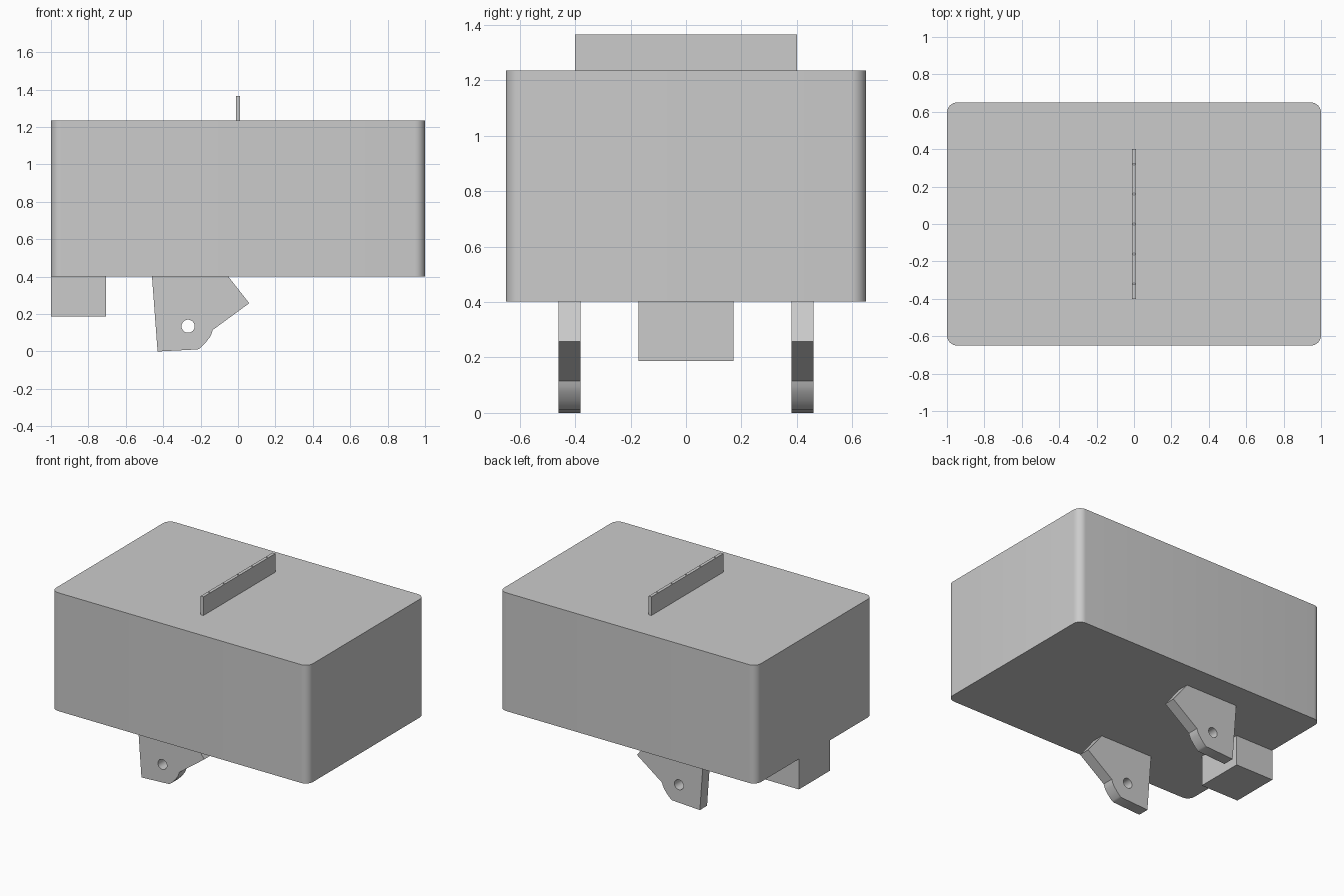
import bpy
import bmesh
from math import pi, sin, cos, radians

cube = bpy.data.objects.get("Cube")
if cube:
    bpy.data.objects.remove(cube, do_unlink=True)

GREY = (0.6, 0.6, 0.6, 1)
grey = bpy.data.materials.new("plain grey")
grey.use_nodes = True
grey.diffuse_color = GREY
grey.node_tree.nodes["Principled BSDF"].inputs["Base Color"].default_value = GREY


def circle(cx, cy, r, n):
    return [(cx + r * cos(2 * pi * i / n), cy + r * sin(2 * pi * i / n)) for i in range(n)]


def rounded_rect(x0, x1, y0, y1, r=0, steps=8):
    if r == 0:
        return [(x0, y0), (x1, y0), (x1, y1), (x0, y1)]
    centres = [(x1 - r, y1 - r), (x0 + r, y1 - r), (x0 + r, y0 + r), (x1 - r, y0 + r)]
    return [(cx + r * cos(pi / 2 * (k + i / steps)), cy + r * sin(pi / 2 * (k + i / steps)))
            for k, (cx, cy) in enumerate(centres) for i in range(steps + 1)]


def extrude_profile(name, loops, thickness, location, upright=False):
    """Extrude an outline (first loop) with holes (other loops) about its middle plane."""
    curve = bpy.data.curves.new(name, "CURVE")
    curve.dimensions = "2D"
    curve.fill_mode = "BOTH"
    curve.extrude = thickness / 2
    for loop in loops:
        spline = curve.splines.new("POLY")
        spline.points.add(len(loop) - 1)
        for point, (x, y) in zip(spline.points, loop):
            point.co = (x, y, 0, 1)
        spline.use_cyclic_u = True
    obj = bpy.data.objects.new(name, curve)
    bpy.context.collection.objects.link(obj)
    obj.location = location
    if upright:
        obj.rotation_euler.x = pi / 2
    bpy.ops.object.select_all(action="DESELECT")
    obj.select_set(True)
    bpy.context.view_layer.objects.active = obj
    bpy.ops.object.convert(target="MESH")
    obj = bpy.context.view_layer.objects.active
    # Weld caps to walls
    bm = bmesh.new()
    bm.from_mesh(obj.data)
    bmesh.ops.remove_doubles(bm, verts=bm.verts, dist=0.0001)
    bmesh.ops.recalc_face_normals(bm, faces=bm.faces)
    bm.to_mesh(obj.data)
    bm.free()
    obj.data.materials.clear()
    obj.data.materials.append(grey)
    bpy.ops.object.shade_smooth_by_angle(angle=radians(30))
    return obj


FLOOR, ROOF, FIN_TOP, BLOCK_BOTTOM = 0.402, 1.235, 1.366, 0.188

# Main body with rounded vertical corners
extrude_profile("body", [rounded_rect(-1, 1, -0.65, 0.65, 0.055)],
                ROOF - FLOOR, (0, 0, (ROOF + FLOOR) / 2))

# Thin top fin with a row of pin holes
pin_holes = [circle(0, 0.16 * i, 0.005, 12) for i in range(-2, 3)]
extrude_profile("top_fin", [rounded_rect(-0.011, 0.011, -0.4, 0.4)] + pin_holes,
                FIN_TOP - ROOF, (0, 0, (FIN_TOP + ROOF) / 2))

# Block under one end
extrude_profile("end_block", [rounded_rect(-1, -0.705, -0.172, 0.172)],
                FLOOR - BLOCK_BOTTOM, (0, 0, (FLOOR + BLOCK_BOTTOM) / 2))

# Pair of hanging brackets with a pivot hole
bracket = [(-0.46, FLOOR), (-0.43, 0), (-0.215, 0.011), (-0.203, 0.017), (-0.174, 0.046),
           (-0.151, 0.076), (-0.141, 0.096), (-0.135, 0.115), (0.06, 0.258), (-0.053, FLOOR)]
for side, y in (("front", -0.42), ("back", 0.42)):
    extrude_profile(side + "_bracket", [bracket, circle(-0.267, 0.135, 0.035, 32)],
                    0.08, (0, y, 0), upright=True)
